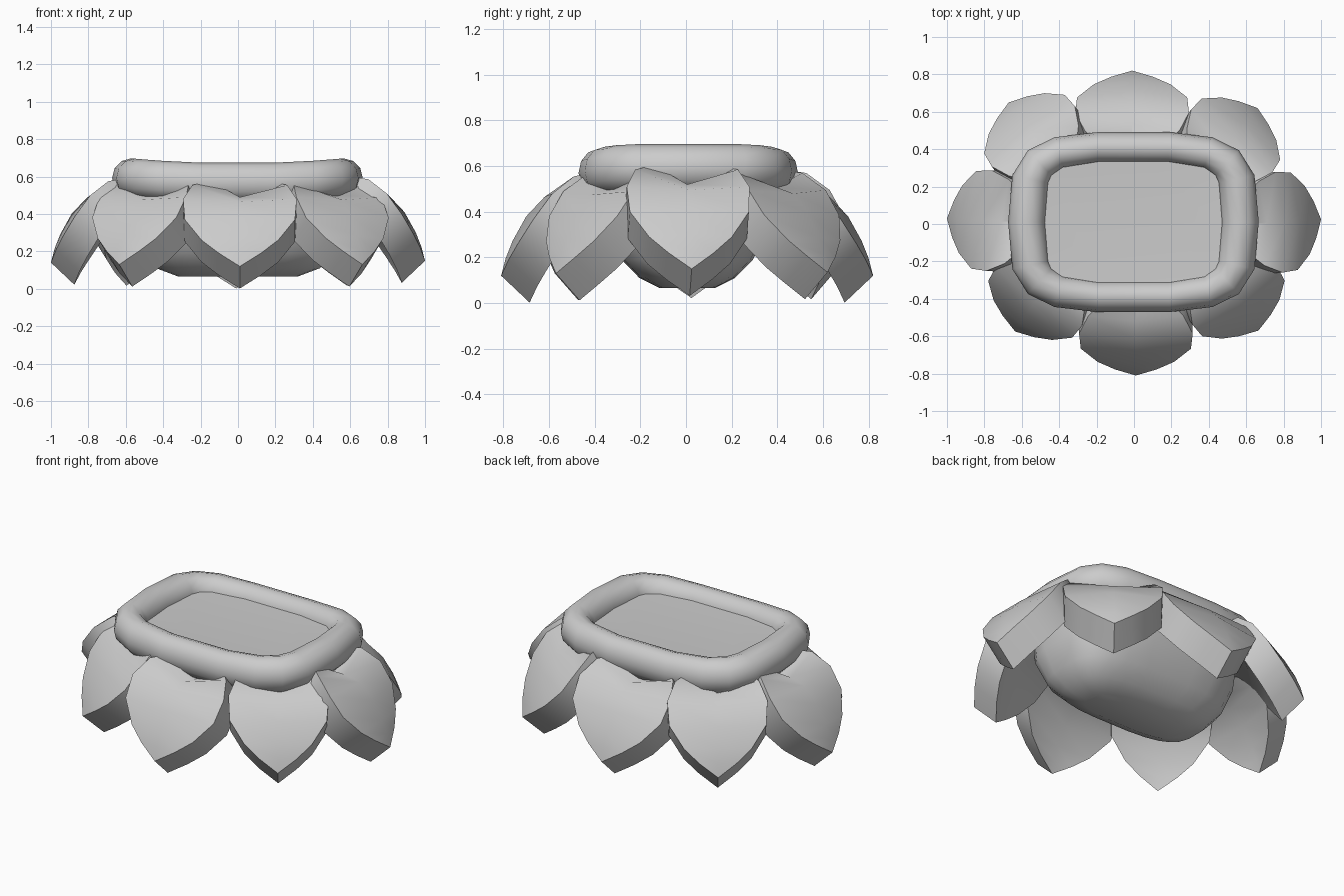
import bpy
from math import sin, cos, pi, radians, copysign
from mathutils import Vector

if "Cube" in bpy.data.objects:
    bpy.data.objects.remove(bpy.data.objects["Cube"])


def make_object(name, verts, faces, angle):
    mesh = bpy.data.meshes.new(name)
    mesh.from_pydata(verts, [], faces)
    obj = bpy.data.objects.new(name, mesh)
    bpy.context.collection.objects.link(obj)
    bpy.ops.object.select_all(action='DESELECT')
    obj.select_set(True)
    bpy.context.view_layer.objects.active = obj
    bpy.ops.object.mode_set(mode='EDIT')
    bpy.ops.mesh.select_all(action='SELECT')
    bpy.ops.mesh.normals_make_consistent(inside=False)
    bpy.ops.object.mode_set(mode='OBJECT')
    bpy.ops.object.shade_smooth_by_angle(angle=radians(angle))
    return obj


# Cushion-shaped body: stacked rounded-rectangle sections (z, half x, half y)
sections = [(0.065, 0.32, 0.12), (0.11, 0.44, 0.21), (0.19, 0.51, 0.29),
            (0.33, 0.56, 0.36), (0.48, 0.57, 0.39), (0.58, 0.56, 0.39),
            (0.612, 0.545, 0.38), (0.605, 0.35, 0.22)]
N = 24
verts, faces = [], []
for z, a, b in sections:
    for i in range(N):
        t = 2 * pi * (i + 0.5) / N
        c, s = cos(t), sin(t)
        verts.append((a * copysign(abs(c) ** 0.62, c),
                      b * copysign(abs(s) ** 0.62, s) + 0.005, z))
for r in range(len(sections) - 1):
    for i in range(N):
        j = (i + 1) % N
        faces.append((r * N + i, r * N + j, (r + 1) * N + j, (r + 1) * N + i))
faces.append(tuple(range(N)))
faces.append(tuple(range((len(sections) - 1) * N, len(sections) * N)))
make_object("body", verts, faces, 50)

# Puffy rim: tube swept round a mirrored quarter outline, sagging mid-length
quarter = [(0.57, 0.0), (0.55, 0.23), (0.50, 0.315), (0.40, 0.37), (0.19, 0.398)]
path = quarter + [(-x, y) for x, y in reversed(quarter)]
path += [(-x, -y) for x, y in quarter[1:]] + [(x, -y) for x, y in reversed(quarter[1:])]
path = [Vector(p) for p in path]
n, m = len(path), 12
verts, faces = [], []
for i, p in enumerate(path):
    t = (path[(i + 1) % n] - path[i - 1]).normalized()
    out = Vector((t.y, -t.x))
    w = 0.082 + 0.018 * abs(out.x)
    zc = 0.567 + 0.026 * min(1, (p.x / 0.56) ** 2)
    for k in range(m):
        a = 2 * pi * k / m
        q = p + out * w * cos(a)
        verts.append((q.x - 0.003, q.y + 0.01, zc + 0.104 * sin(a)))
    for k in range(m):
        k2, i2 = (k + 1) % m, (i + 1) % n
        faces.append((i * m + k, i2 * m + k, i2 * m + k2, i * m + k2))
make_object("rim", verts, faces, 60)

# Thick drooping petals, heart-shaped and cupped at the top, keeled at the tip:
# rows of (offset from tip, edge height, half-width factor, keel height change)
rows = [(-0.40, 0.575, 0.50, -0.11), (-0.29, 0.555, 0.82, -0.065),
        (-0.19, 0.48, 0.98, -0.015), (-0.11, 0.37, 0.95, 0.01),
        (-0.05, 0.26, 0.66, 0.012), (-0.02, 0.19, 0.36, 0.006)]


def petal(name, tip_x, tip_y, angle, half_width, lift=0.0):
    a = radians(angle)
    out, side = Vector((cos(a), sin(a), 0)), Vector((-sin(a), cos(a), 0))
    base = Vector((tip_x, tip_y, lift))
    outer = []
    for r, z, f, keel in rows:
        for s in (-1, 0, 1):
            outer.append(base + out * (r - 0.035 * abs(s) * f)
                         + side * s * half_width * f
                         + Vector((0, 0, z + (0 if s else keel))))
    outer.append(base + Vector((0, 0, 0.12)))
    thick = out * -0.125 + Vector((0, 0, -0.118))
    count, last = len(outer), 3 * (len(rows) - 1)
    top = []
    for r in range(len(rows) - 1):
        for c in (0, 1):
            i = 3 * r + c
            top.append((i, i + 1, i + 4, i + 3))
    top += [(last, last + 1, count - 1), (last + 1, last + 2, count - 1)]
    left = [3 * r for r in range(len(rows))]
    right = [3 * r + 2 for r in reversed(range(len(rows)))]
    loop = left + [count - 1] + right + [1]
    faces = top + [tuple(i + count for i in reversed(f)) for f in top]
    for i, u in enumerate(loop):
        v = loop[(i + 1) % len(loop)]
        faces.append((u, v, v + count, u + count))
    make_object(name, outer + [p + thick for p in outer], faces, 32)


petal("petal_front", 0.01, -0.81, -90, 0.31)
petal("petal_back", -0.01, 0.82, 90, 0.31)
petal("petal_right", 1.0, 0.025, 4, 0.275, 0.03)
petal("petal_left", -1.0, 0.03, 177, 0.275, 0.02)
petal("petal_front_right", 0.665, -0.57, -56, 0.28, 0.01)
petal("petal_front_left", -0.635, -0.575, -124, 0.285, 0.01)
petal("petal_back_right", 0.66, 0.62, 52, 0.28, 0.015)
petal("petal_back_left", -0.67, 0.65, 126, 0.28, 0.015)
